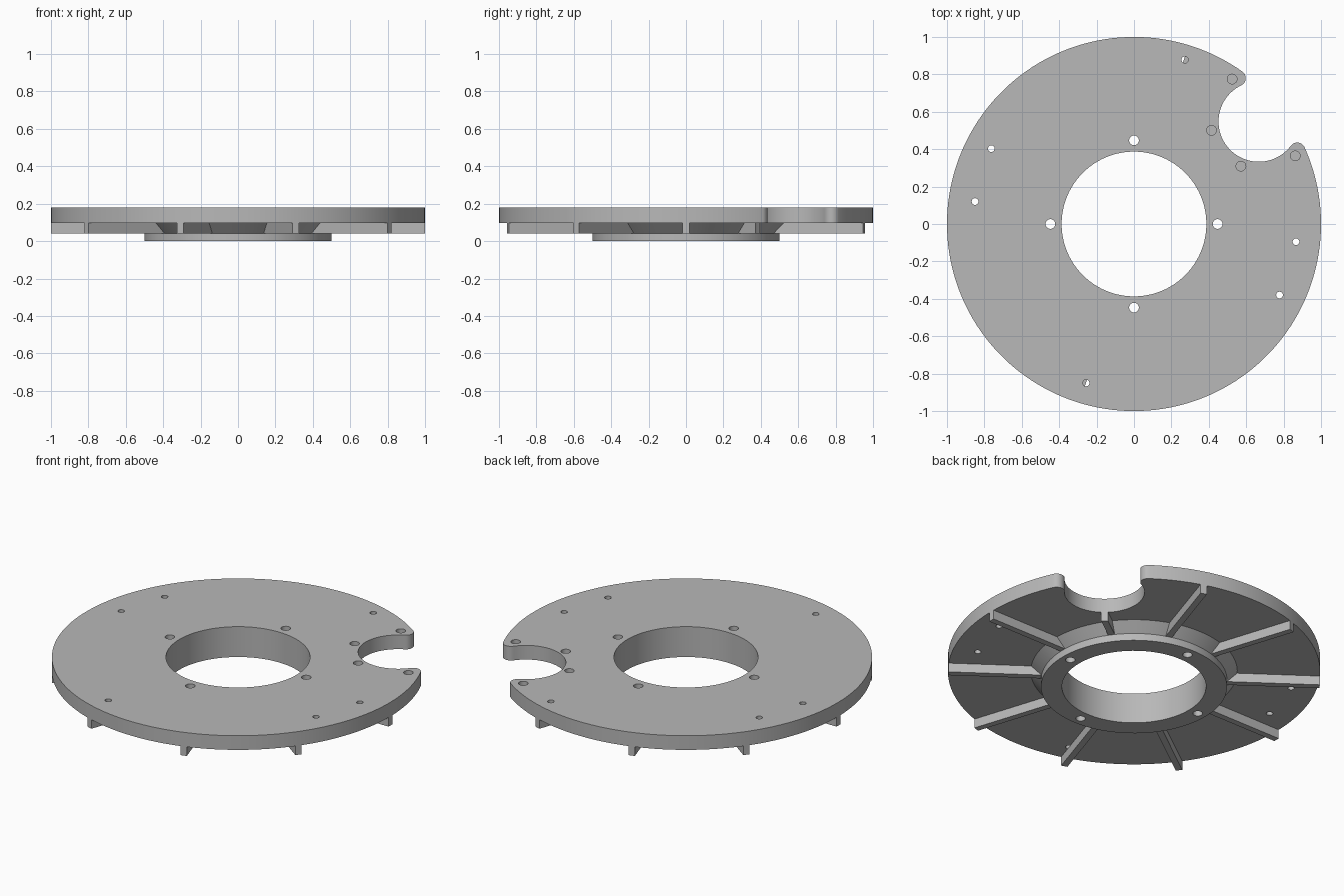
import bpy, bmesh, math
from math import cos, sin, pi

if "Cube" in bpy.data.objects:
    bpy.data.objects.remove(bpy.data.objects["Cube"], do_unlink=True)

PLATE_LOW, PLATE_TOP, FLANGE_TOP = 0.096, 0.18, 0.042
BORE = 0.387
AXIS = math.radians(39.4)                     # direction of the edge notch
NOTCH_DIST, NOTCH_R, TIP_R = 0.863, 0.215, 0.043

grey = bpy.data.materials.new("plain grey")
grey.use_nodes = True
grey.diffuse_color = (0.48, 0.48, 0.48, 1)
grey.node_tree.nodes["Principled BSDF"].inputs["Base Color"].default_value = (0.48, 0.48, 0.48, 1)


def make(name, bm):
    bmesh.ops.recalc_face_normals(bm, faces=bm.faces)
    mesh = bpy.data.meshes.new(name)
    bm.to_mesh(mesh)
    bm.free()
    mesh.materials.append(grey)
    ob = bpy.data.objects.new(name, mesh)
    bpy.context.collection.objects.link(ob)
    return ob


def prism(bm, points, low, high):
    """Extrude a closed outline from low to high."""
    face = bm.faces.new([bm.verts.new((x, y, low)) for x, y in points])
    out = bmesh.ops.extrude_face_region(bm, geom=[face])["geom"]
    moved = [v for v in out if isinstance(v, bmesh.types.BMVert)]
    bmesh.ops.translate(bm, verts=moved, vec=(0, 0, high - low))


def arc(cx, cy, r, start, end, count):
    steps = [start + (end - start) * i / count for i in range(count)]
    return [(cx + r * cos(a), cy + r * sin(a)) for a in steps]


def turn(points, angle):
    return [(x * cos(angle) - y * sin(angle), x * sin(angle) + y * cos(angle)) for x, y in points]


def cut(ob, bm):
    """Subtract the solids in bm from ob, then drop the cutter."""
    cutter = make("cutter", bm)
    cutter.hide_render = True
    mod = ob.modifiers.new("cut", 'BOOLEAN')
    mod.operation, mod.solver, mod.object = 'DIFFERENCE', 'EXACT', cutter
    bpy.context.view_layer.update()
    graph = bpy.context.evaluated_depsgraph_get()
    mesh = bpy.data.meshes.new_from_object(ob.evaluated_get(graph))
    ob.modifiers.clear()
    ob.data = mesh
    bpy.data.objects.remove(cutter, do_unlink=True)


def smooth(ob):
    bpy.ops.object.select_all(action='DESELECT')
    ob.select_set(True)
    bpy.context.view_layer.objects.active = ob
    bpy.ops.object.shade_smooth_by_angle(angle=math.radians(30))


bolt_holes = [(0.447 * cos(k * pi / 2), 0.447 * sin(k * pi / 2)) for k in range(4)]

# Plate outline: outer rim, rounded tips and the round notch between them
a, b = 1 - TIP_R, NOTCH_R + TIP_R
t = math.acos((a * a + NOTCH_DIST ** 2 - b * b) / (2 * a * NOTCH_DIST))
px, py = a * cos(t), a * sin(t)
phi = math.atan2(py, NOTCH_DIST - px)
outline = arc(0, 0, 1, t, 2 * pi - t, 150)
outline += arc(px, -py, TIP_R, -t, phi, 14)
outline += arc(NOTCH_DIST, 0, NOTCH_R, phi - pi, -phi - pi, 48)
outline += arc(px, py, TIP_R, -phi, t, 14)
bm = bmesh.new()
prism(bm, turn(outline, AXIS), PLATE_LOW, PLATE_TOP)
plate = make("plate", bm)

# Plate holes: bore, bolt holes, small through holes, blind holes by the notch
bm = bmesh.new()
prism(bm, arc(0, 0, BORE, 0, 2 * pi, 96), -0.1, 0.3)
for x, y in bolt_holes:
    prism(bm, arc(x, y, 0.026, 0, 2 * pi, 24), -0.1, 0.3)
for x, y in [(0.272, 0.878), (-0.763, 0.403), (-0.85, 0.12),
             (0.866, -0.095), (0.778, -0.38), (-0.256, -0.85)]:
    prism(bm, arc(x, y, 0.018, 0, 2 * pi, 20), -0.1, 0.3)
for dist, spread in [(0.936, 16.5), (0.65, 11)]:
    for side in (-1, 1):
        ang = AXIS + side * math.radians(spread)
        prism(bm, arc(dist * cos(ang), dist * sin(ang), 0.026, 0, 2 * pi, 24), 0.13, 0.3)
cut(plate, bm)
smooth(plate)

# Hub: flange that flares out to meet the plate, revolved round the bore
bm = bmesh.new()
profile = [(BORE, 0), (0.5, 0), (0.5, FLANGE_TOP), (0.555, PLATE_LOW), (BORE, PLATE_LOW)]
verts = [bm.verts.new((x, 0, z)) for x, z in profile]
edges = [bm.edges.new((verts[i], verts[(i + 1) % len(verts)])) for i in range(len(verts))]
bmesh.ops.spin(bm, geom=verts + edges, cent=(0, 0, 0), axis=(0, 0, 1),
               angle=2 * pi, steps=96, use_merge=True)
bmesh.ops.remove_doubles(bm, verts=bm.verts, dist=1e-5)
hub = make("hub", bm)
bm = bmesh.new()
for x, y in bolt_holes:
    prism(bm, arc(x, y, 0.026, 0, 2 * pi, 24), -0.1, 0.3)
cut(hub, bm)
smooth(hub)

# Ten radial ribs under the plate; the one under the notch is trimmed by it
for k in range(10):
    bm = bmesh.new()
    half = 0.018
    box = [(0.485, -half), (0.9998, -half), (0.9998, half), (0.485, half)]
    prism(bm, turn(box, k * pi / 5), FLANGE_TOP, PLATE_LOW)
    rib = make("rib_%d" % (k + 1), bm)
    if k == 1:
        bm = bmesh.new()
        prism(bm, turn(arc(NOTCH_DIST, 0, NOTCH_R, 0, 2 * pi, 80), AXIS), -0.1, 0.3)
        cut(rib, bm)
